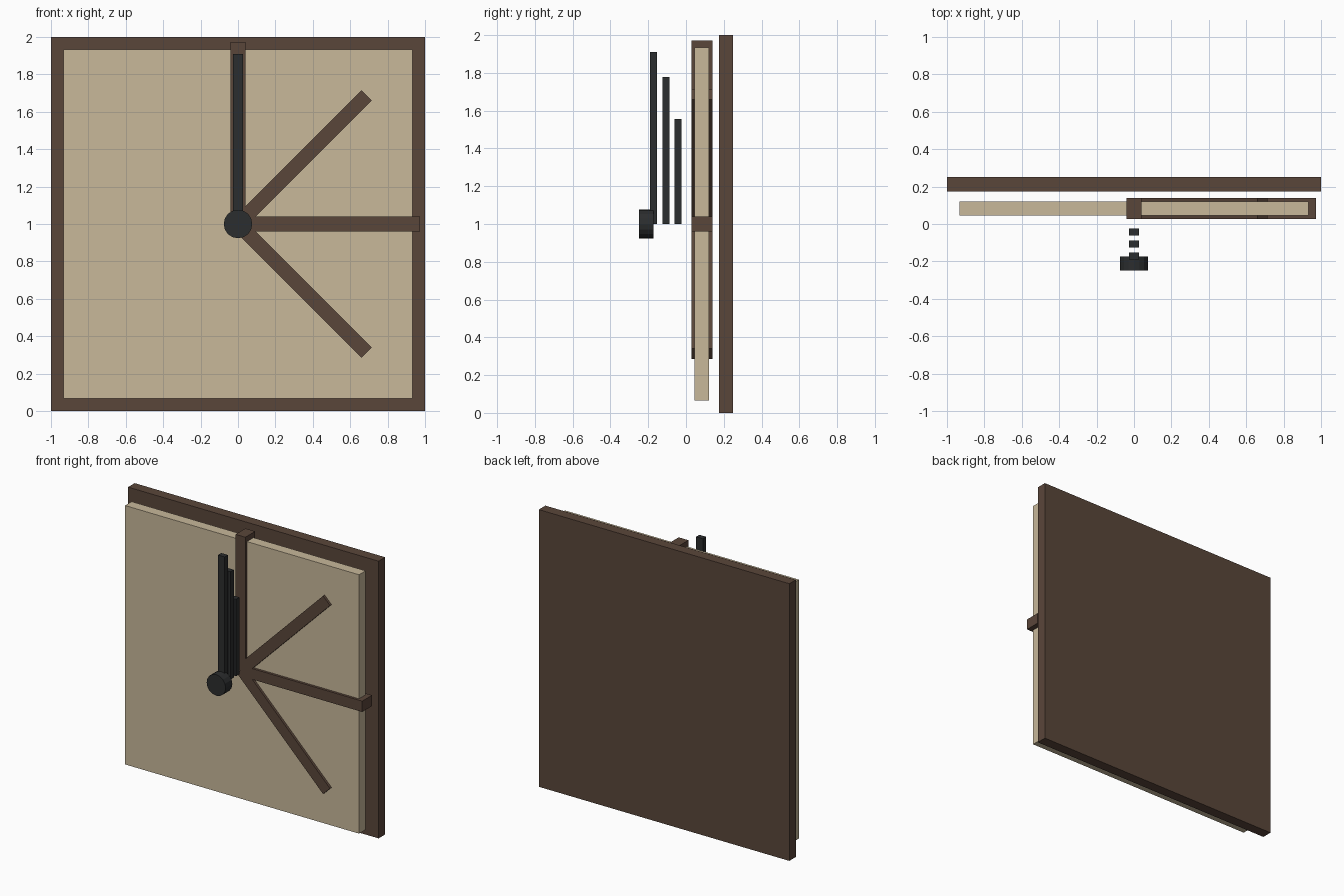
import bpy
import math
from mathutils import Matrix, Vector

cube = bpy.data.objects.get("Cube")
if cube:
    bpy.data.objects.remove(cube, do_unlink=True)


def material(name, rgb):
    linear = [((c / 255 + 0.055) / 1.055) ** 2.4 for c in rgb] + [1.0]
    mat = bpy.data.materials.new(name)
    mat.use_nodes = True
    mat.diffuse_color = linear
    bsdf = next(n for n in mat.node_tree.nodes if n.type == 'BSDF_PRINCIPLED')
    bsdf.inputs["Base Color"].default_value = linear
    return mat


brown = material("dark brown wood", (90, 70, 58))
cream = material("cream face", (200, 184, 154))
black = material("soft black", (43, 45, 46))
CENTRE = Vector((0, 0, 1))


def box(name, mat, xs, ys, zs, angle=0):
    """Box with ranges relative to the dial centre, turned about the y axis."""
    bpy.ops.mesh.primitive_cube_add(size=1)
    ob = bpy.context.object
    ob.name = name
    spans = (xs, ys, zs)
    size = [b - a for a, b in spans]
    mid = [(a + b) / 2 for a, b in spans]
    ob.data.transform(Matrix.Translation(mid) @ Matrix.Diagonal((*size, 1)))
    ob.location = CENTRE
    ob.rotation_euler.y = math.radians(angle)
    ob.data.materials.append(mat)
    return ob


# Back board and dial
box("back_board", brown, (-1, 1), (0.175, 0.25), (-1, 1))
box("dial_face", cream, (-0.934, 0.934), (0.046, 0.121), (-0.934, 0.934))

# Marker bars radiating from the centre, clockwise from the top
for i in range(4):
    box(f"marker_bar_{i + 1}", brown, (-0.039, 0.039), (0.028, 0.14), (0, 0.972), 45 * i)

# Hands, all pointing up
for name, back, length in (("hour_hand", -0.023, 0.555),
                           ("minute_hand", -0.087, 0.778),
                           ("second_hand", -0.153, 0.91)):
    box(name, black, (-0.027, 0.027), (back - 0.038, back), (0, length))

# Centre knob
bpy.ops.mesh.primitive_cylinder_add(vertices=16, radius=0.076, depth=0.076,
                                    location=(0, -0.211, 1),
                                    rotation=(math.pi / 2, 0, 0))
knob = bpy.context.object
knob.name = "centre_knob"
knob.data.materials.append(black)
